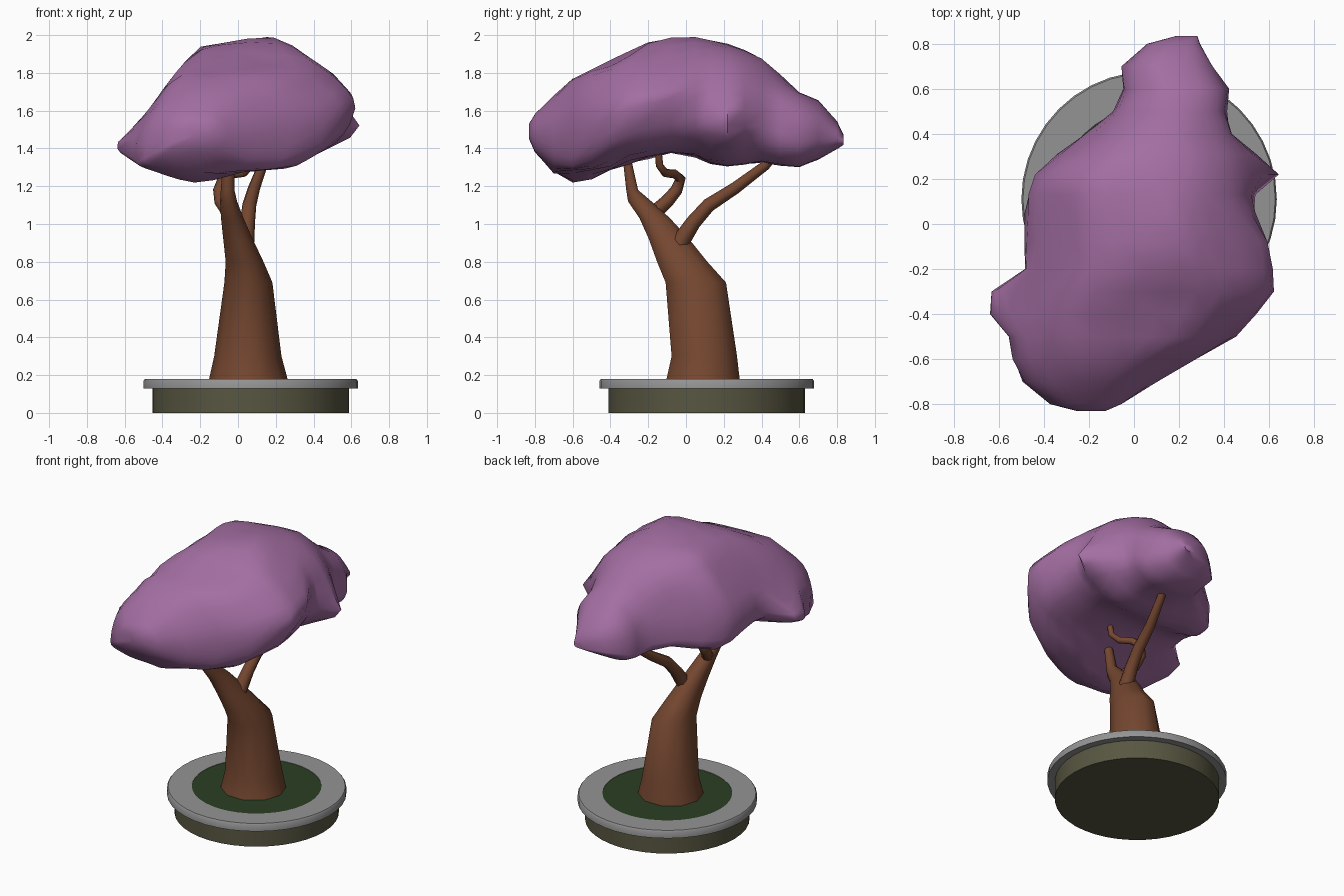
import bpy, bmesh, math
from mathutils import Vector, noise

if "Cube" in bpy.data.objects:
    bpy.data.objects.remove(bpy.data.objects["Cube"])


def srgb(r, g, b):
    f = lambda c: (c / 255 / 12.92) if c < 11 else ((c / 255 + 0.055) / 1.055) ** 2.4
    return (f(r), f(g), f(b), 1)


def material(name, *rgb):
    m = bpy.data.materials.new(name)
    m.diffuse_color = srgb(*rgb)
    m.use_nodes = True
    m.node_tree.nodes["Principled BSDF"].inputs["Base Color"].default_value = m.diffuse_color
    return m


PURPLE = material("blossom purple", 163, 110, 162)
BROWN = material("bark brown", 117, 71, 48)
GREY = material("rim grey", 148, 148, 148)
OLIVE = material("pot olive", 88, 86, 65)
GREEN = material("moss green", 42, 63, 35)


def loft(name, rings, mat, angle=40, closed=False):
    """Skin equal-sized loops; cap the ends unless closed into a ring."""
    bm = bmesh.new()
    loops = [[bm.verts.new(p) for p in r] for r in rings]
    n = len(loops[0])
    pairs = list(zip(loops, loops[1:])) + ([(loops[-1], loops[0])] if closed else [])
    for a, b in pairs:
        for i in range(n):
            j = (i + 1) % n
            bm.faces.new((a[i], a[j], b[j], b[i]))
    if not closed:
        bm.faces.new(loops[0][::-1])
        bm.faces.new(loops[-1])
    bmesh.ops.recalc_face_normals(bm, faces=bm.faces)
    me = bpy.data.meshes.new(name)
    bm.to_mesh(me)
    bm.free()
    me.materials.append(mat)
    ob = bpy.data.objects.new(name, me)
    bpy.context.collection.objects.link(ob)
    bpy.ops.object.select_all(action='DESELECT')
    ob.select_set(True)
    bpy.context.view_layer.objects.active = ob
    bpy.ops.object.shade_smooth_by_angle(angle=math.radians(angle))
    return ob


def ellipse(x, y, z, rx, ry, n, turn=0.0):
    return [Vector((x + rx * math.cos(turn + math.tau * i / n),
                    y + ry * math.sin(turn + math.tau * i / n), z)) for i in range(n)]


def tube(name, pts, mat, n=8):
    """Tapered branch through (x, y, z, radius) points."""
    c = [Vector(p[:3]) for p in pts]
    rings = []
    for i, p in enumerate(pts):
        t = c[min(i + 1, len(c) - 1)] - c[max(i - 1, 0)]
        q = Vector((0, 0, 1)).rotation_difference(t.normalized())
        rings.append([c[i] + q @ v for v in ellipse(0, 0, 0, p[3], p[3], n)])
    return loft(name, rings, mat, 60)


def curve_at(pts, x):
    """Piecewise-linear height at x."""
    if x <= pts[0][0]:
        return pts[0][1]
    for (xa, za), (xb, zb) in zip(pts, pts[1:]):
        if x <= xb:
            return za + (zb - za) * (x - xa) / (xb - xa)
    return pts[-1][1]


def soft_min(a, b, k=0.05):
    h = max(k - abs(a - b), 0) / k
    return min(a, b) - h * h * k / 4


# Pot: base drum, rim ring and moss surface
PX, PY = 0.067, 0.11


def lathe(name, profile, mat, closed=False):
    return loft(name, [ellipse(PX, PY, z, r, r, 40) for r, z in profile], mat, 40, closed)


lathe("pot_base", [(0.52, 0), (0.52, 0.135)], OLIVE)
lathe("pot_rim", [(0.41, 0.128), (0.567, 0.128), (0.567, 0.17),
                  (0.56, 0.18), (0.41, 0.18)], GREY, True)
lathe("moss", [(0.412, 0.13), (0.412, 0.177)], GREEN)

# Trunk leaning into the front branch: x, y, z, rx, ry
trunk = [(0.055, 0.09, 0.17, 0.21, 0.205), (0.052, 0.097, 0.30, 0.178, 0.182),
         (0.055, 0.052, 0.69, 0.127, 0.168), (0.035, -0.02, 0.80, 0.1, 0.14),
         (0.0, -0.09, 0.92, 0.078, 0.112), (-0.03, -0.165, 1.03, 0.06, 0.085),
         (-0.05, -0.245, 1.12, 0.045, 0.065), (-0.055, -0.285, 1.18, 0.036, 0.033),
         (-0.05, -0.31, 1.33, 0.03, 0.024), (-0.05, -0.32, 1.42, 0.02, 0.02)]
loft("trunk", [ellipse(*r, 10) for r in trunk], BROWN, 50)

# Long rear branch and the small crooked one
tube("rear_branch", [(0.03, -0.07, 0.82, 0.05), (0.04, -0.02, 0.92, 0.047),
                     (0.05, 0.04, 1.01, 0.04), (0.06, 0.12, 1.10, 0.037),
                     (0.085, 0.26, 1.19, 0.032), (0.13, 0.42, 1.31, 0.026),
                     (0.15, 0.50, 1.40, 0.02)], BROWN)
tube("crooked_branch", [(-0.04, -0.18, 1.05, 0.04), (-0.09, -0.10, 1.12, 0.036),
                        (-0.10, -0.05, 1.18, 0.032), (-0.08, -0.03, 1.24, 0.028),
                        (-0.03, -0.06, 1.265, 0.024), (0.03, -0.11, 1.27, 0.022),
                        (0.07, -0.14, 1.31, 0.02), (0.08, -0.15, 1.42, 0.017)], BROWN)

# Canopy sections from front to back: y, x min, x max, z bottom, z top
sections = [(-0.83, -0.25, -0.13, 1.45, 1.53), (-0.80, -0.37, -0.06, 1.38, 1.58),
            (-0.70, -0.49, 0.11, 1.27, 1.68), (-0.60, -0.53, 0.27, 1.21, 1.78),
            (-0.50, -0.57, 0.45, 1.23, 1.82), (-0.40, -0.64, 0.54, 1.29, 1.86),
            (-0.30, -0.62, 0.61, 1.33, 1.91), (-0.20, -0.50, 0.61, 1.35, 1.96),
            (-0.08, -0.48, 0.59, 1.37, 1.99), (0.05, -0.475, 0.53, 1.35, 2.0),
            (0.13, -0.47, 0.50, 1.31, 1.99), (0.22, -0.44, 0.52, 1.30, 1.96),
            (0.31, -0.32, 0.49, 1.31, 1.92), (0.40, -0.21, 0.43, 1.33, 1.87),
            (0.50, -0.09, 0.41, 1.32, 1.78), (0.60, -0.04, 0.42, 1.30, 1.70),
            (0.70, -0.05, 0.34, 1.34, 1.65), (0.80, 0.06, 0.29, 1.40, 1.54),
            (0.835, 0.19, 0.28, 1.42, 1.47)]
# Outline limits across the width: dome above, sagging underside below
dome = [(-0.64, 1.43), (-0.5, 1.56), (-0.4, 1.71), (-0.3, 1.84), (-0.2, 1.94), (0, 1.97),
        (0.12, 2.02), (0.24, 2.0), (0.35, 1.9), (0.5, 1.8), (0.6, 1.69), (0.64, 1.6)]
under = [(-0.64, 1.37), (-0.53, 1.30), (-0.4, 1.26), (-0.22, 1.20), (-0.1, 1.24), (0, 1.28),
         (0.3, 1.29), (0.45, 1.34), (0.55, 1.42), (0.64, 1.5)]
N = 32
rings = []
for y, x0, x1, z0, z1 in sections:
    cx, rx = (x0 + x1) / 2, (x1 - x0) / 2
    ring = []
    for i in range(N):
        a = math.tau * i / N
        c, s = math.cos(a), math.sin(a)
        x = cx + rx * math.copysign(abs(c) ** 0.85, c)
        # widest level rises to the right; domed above, flatter beneath
        zm = z0 + (z1 - z0) * (0.34 + 0.15 * c)
        z = zm + (z1 - zm) * s ** 0.9 if s > 0 else zm - (zm - z0) * (-s) ** 0.75
        p = Vector((x, y, z))
        p += Vector((c, 0, s)) * noise.noise(p * 5) * 0.035 * min(1, rx / 0.3)
        p.z = soft_min(p.z, curve_at(dome, p.x))
        p.z = -soft_min(-p.z, -curve_at(under, p.x))
        # small lobe on the rear right side
        if c > 0:
            p.x += 0.11 * math.exp(-((y - 0.23) / 0.09) ** 2 - ((p.z - 1.5) / 0.11) ** 2)
        ring.append(p)
    rings.append(ring)
loft("canopy", rings, PURPLE, 60)
